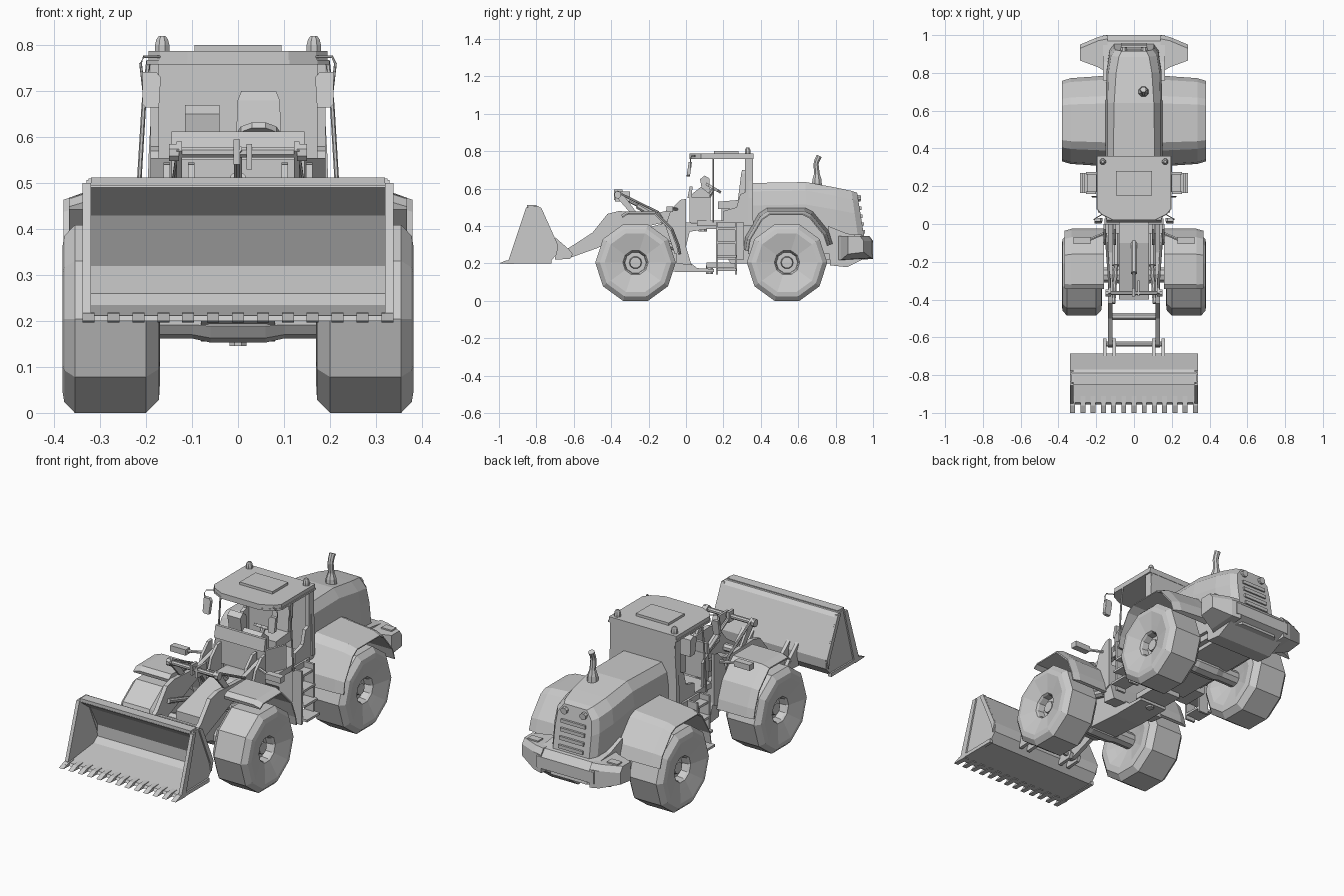
import bpy, bmesh, math
from mathutils import Vector


def loft(name, rings):
    """Skin equal-length closed rings of points and cap both ends."""
    bm = bmesh.new()
    vs = [[bm.verts.new(p) for p in r] for r in rings]
    n = len(vs[0])
    for a, b in zip(vs, vs[1:]):
        for i in range(n):
            j = (i + 1) % n
            bm.faces.new((a[i], a[j], b[j], b[i]))
    bm.faces.new(vs[0])
    bm.faces.new(vs[-1])
    bmesh.ops.recalc_face_normals(bm, faces=bm.faces)
    me = bpy.data.meshes.new(name)
    bm.to_mesh(me)
    bm.free()
    ob = bpy.data.objects.new(name, me)
    bpy.context.collection.objects.link(ob)
    return ob


def plate(name, yz, x0, x1):
    return loft(name, [[(x, y, z) for y, z in yz] for x in (x0, x1)])


def slab(name, xy, z0, z1):
    return loft(name, [[(x, y, z) for x, y in xy] for z in (z0, z1)])


def box(name, x0, x1, y0, y1, z0, z1):
    return slab(name, [(x0, y0), (x1, y0), (x1, y1), (x0, y1)], z0, z1)


def tube(name, pts, radii, n=8):
    """Round bar along a path, one radius per point (or one for all)."""
    pts = [Vector(p) for p in pts]
    if not isinstance(radii, (list, tuple)):
        radii = [radii] * len(pts)
    rings = []
    for i, p in enumerate(pts):
        d = (pts[min(i + 1, len(pts) - 1)] - pts[max(i - 1, 0)]).normalized()
        u = d.cross(Vector((1, 0, 0) if abs(d.x) < 0.8 else (0, 0, 1))).normalized()
        v = d.cross(u)
        rings.append([p + radii[i] * (u * math.cos(2 * math.pi * (k + .5) / n)
                      + v * math.sin(2 * math.pi * (k + .5) / n)) for k in range(n)])
    return loft(name, rings)


def fender(name, yz, c, f, stations):
    """Curved guard round c: outer outline scaled per (x, scale) station, inner one scaled by f."""
    def ring(x, k):
        about = lambda y, z, m: (x, c[0] + (y - c[0]) * m, c[1] + (z - c[1]) * m)
        return [about(y, z, k) for y, z in yz] + [about(y, z, f) for y, z in reversed(yz)]
    return loft(name, [ring(x, k) for x, k in stations])


# wheels: ten-sided lathe profile (x, radius)
WHEEL = [(.20, .04), (.185, .10), (.17, .15), (.172, .185), (.20, .215), (.355, .215),
         (.378, .19), (.382, .165), (.366, .10), (.358, .068), (.348, .062), (.315, .057),
         (.315, .034), (.335, .03), (.335, .012)]
for s, side in ((1, "right"), (-1, "left")):
    for y, end in ((-.27, "front"), (.54, "rear")):
        loft(f"{end}_wheel_{side}", [[(s * x, y + r * math.cos(k * math.pi / 5),
             .2045 + r * math.sin(k * math.pi / 5)) for k in range(10)] for x, r in WHEEL])

# axles
for y, end in ((-.27, "front"), (.54, "rear")):
    tube(f"{end}_axle", [(x, y, .205) for x in (-.22, -.1, -.06, .06, .1, .22)],
         [.043, .043, .052, .052, .043, .043], 10)

# bucket shell, teeth
BACK = [(-.73, .205), (-.69, .25), (-.685, .30), (-.77, .49), (-.79, .507)]
plate("bucket_shell", [(-.955, .20)] + BACK + [(-.84, .51), (-.845, .49), (-.765, .43),
      (-.705, .32), (-.705, .26), (-.735, .235), (-.945, .212)], -.325, .325)
box("bucket_top_lip", -.32, .32, -.85, -.80, .495, .512)
for i in range(13):
    x = -.325 + i * .65 / 12
    plate("bucket_tooth", [(-1, .20), (-.92, .197), (-.91, .218), (-.96, .216)], x - .013, x + .013)

# hood of the engine, leaning back at its tail
def section(y, wb, wt, zt, lean):
    half = [(wb, .22), (wb, zt - .12), (wb * .93, zt - .045), (wt, zt)]
    pts = half + [(-x, z) for x, z in reversed(half)]
    return [(x, y + lean * (zt - z), z) for x, z in pts]
loft("engine_hood", [section(.34, .15, .11, .63, 0), section(.64, .15, .105, .635, 0),
     section(.80, .145, .095, .606, .06), section(.885, .13, .08, .588, .14),
     section(.915, .105, .065, .578, .16)])
for i in range(4):
    z = .36 + i * .042
    y = .915 + .16 * (.578 - z)
    box("grille_slat", -.07, .07, y - .01, y + .008, z, z + .018)
for x in (-.055, .055):
    tube("rear_work_lamp", [(x, .90, .55), (x, .935, .548)], .018)

# exhaust
tube("exhaust_pipe", [(.05, .70, .61), (.05, .70, .65), (.05, .70, .68), (.05, .695, .73),
     (.05, .70, .75), (.05, .712, .775)], [.03, .026, .016, .015, .015, .016])

# rear frame and counterweight
plate("rear_frame", [(.17, .30), (.24, .20), (.80, .20), (.80, .42), (.17, .42)], -.12, .12)
plate("counterweight", [(.76, .40), (.77, .19), (.86, .18), (.97, .235), (1, .25), (1, .31),
      (.97, .345), (.86, .36)], -.165, .165)

# front frame with lower and upper hinge tongues
plate("front_frame", [(-.40, .22), (-.40, .34), (-.10, .42), (0, .42), (.12, .41), (.12, .385),
      (.02, .37), (.0, .29), (.015, .21), (.06, .175), (.15, .17), (.15, .155), (-.05, .155),
      (-.25, .17)], -.08, .08)
tube("lower_hinge_pin", [(0, .125, .145), (0, .125, .19)], .02)
tube("upper_hinge_pin", [(0, .09, .37), (0, .09, .42)], .025)
box("lower_hinge_ear", -.08, .08, .11, .26, .175, .205)
box("upper_hinge_ear", -.08, .08, .07, .22, .385, .40)
plate("front_frame_wide", [(-.05, .20), (-.05, .40), (0, .40), (0, .29), (.03, .19)], -.155, .155)

# cab
XC = [(-.195, .36), (-.195, .08), (-.17, .05), (-.11, .02), (.11, .02), (.17, .05),
      (.195, .08), (.195, .36)]
slab("cab_roof", XC, .765, .787)
slab("roof_gutter", [(x * 1.02, y) for x, y in XC], .758, .768)
box("roof_hatch", -.095, .095, .15, .28, .785, .80)
box("cab_floor", -.19, .19, .06, .36, .40, .43)
box("cab_base", -.17, .17, .17, .36, .30, .41)
loft("cab_rear_wall", [[(-w, .335, z), (w, .335, z), (w, .358, z), (-w, .358, z)]
     for w, z in ((.197, .42), (.195, .55), (.183, .765))])
# curved front panel and console
FR = [(-.19, .13), (-.145, .02), (.145, .02), (.19, .13), (.178, .13), (.135, .032),
      (-.135, .032), (-.178, .13)]
slab("cab_front_panel", FR, .42, .555)
plate("front_shield", [(.008, .55), (.02, .612), (.035, .612), (.03, .55)], -.145, .145)
plate("console", [(.03, .43), (.03, .57), (.08, .61), (.13, .57), (.12, .43)], -.02, .09)
plate("side_monitor", [(.09, .57), (.075, .65), (.10, .67), (.125, .655), (.13, .57)], -.115, -.04)
tube("steering_column", [(.045, .09, .50), (.045, .145, .60)], .012)
tube("steering_wheel", [(.045, .143, .597), (.045, .15, .609)], .048, 10)
# seat
plate("seat_cushion", [(.17, .49), (.17, .53), (.29, .54), (.29, .49)], -.01, .10)
box("seat_base", .01, .08, .19, .28, .42, .50)
loft("seat_back", [[(.045 - w, y, z), (.045 + w, y, z), (.045 + w, y + .03, z), (.045 - w, y + .03, z)]
     for w, y, z in ((.052, .275, .52), (.046, .295, .68), (.038, .30, .70))])

# linkage across the middle
tube("linkage_crossbar", [(-.145, -.365, .567), (.145, -.365, .567)], .012)
tube("boom_cross_tube", [(-.12, -.49, .325), (.12, -.49, .325)], .02)
tube("bucket_pin", [(-.165, -.635, .255), (.165, -.635, .255)], .014)
tube("tilt_cylinder_rod", [(0, -.38, .575), (0, -.24, .50)], .009)
tube("tilt_cylinder", [(0, -.26, .51), (0, -.14, .44), (0, -.04, .36)], .018)
box("tilt_clevis", .018, .03, -.38, -.30, .53, .585)
box("tilt_clevis", -.01, .004, -.385, -.34, .54, .595)

# everything that comes in left and right pairs
for s in (1, -1):
    P = lambda name, yz, a, b: plate(name, yz, s * a, s * b)
    B = lambda name, a, b, *r: box(name, min(s * a, s * b), max(s * a, s * b), *r)
    T = lambda name, pts, r, n=8: tube(name, [(s * x, y, z) for x, y, z in pts], r, n)
    # bucket sides, edge frames and hinge brackets
    P("bucket_side", [(-.95, .205)] + BACK + [(-.84, .507), (-.86, .47)], .322, .33)
    P("bucket_side_edge", [(-.955, .20), (-.915, .20), (-.83, .50), (-.855, .50)], .32, .338)
    P("bucket_back_edge", [(-.70, .25), (-.685, .30), (-.775, .50), (-.80, .50), (-.71, .295)], .32, .338)
    P("bucket_side_foot", [(-1, .20), (-.72, .20), (-.72, .22), (-.96, .217)], .32, .338)
    for x in (.095, .145):
        P("bucket_bracket", [(-.70, .22), (-.62, .225), (-.605, .25), (-.625, .275), (-.70, .34)], x, x + .018)
    # lift arms, levers and cylinders
    P("boom_arm", [(0, .51), (-.15, .47), (-.36, .48), (-.42, .465), (-.50, .365), (-.60, .30),
      (-.64, .275), (-.655, .235), (-.62, .23), (-.48, .28), (-.36, .33), (-.2, .40), (0, .45)], .115, .137)
    P("tilt_lever", [(-.385, .57), (-.365, .59), (-.34, .575), (-.255, .46), (-.28, .45)], .122, .134)
    T("crossbar_collar", [(.128, -.365, .567), (.15, -.365, .567)], .02)
    T("guide_link", [(.128, -.345, .57), (.142, -.15, .475), (.15, -.03, .28)], .007)
    T("lift_cylinder", [(.095, -.02, .28), (.095, -.22, .335)], .022)
    T("lift_cylinder_rod", [(.095, -.22, .335), (.11, -.42, .39)], .012)
    # arm towers
    for x in (.095, .148):
        P("arm_tower", [(-.11, .40), (-.08, .49), (-.03, .54), (0, .545), (0, .28), (-.06, .25)], x, x + .014)
    # fenders with a bevelled outer edge
    fender("front_fender", [(-.345, .46), (-.32, .478), (-.16, .48), (-.07, .39), (-.035, .30),
           (-.025, .25)], (-.27, .2045), .93, [(s * .16, 1), (s * .33, 1), (s * .368, .955)])
    fender("rear_fender", [(.318, .27), (.328, .335), (.397, .452), (.438, .48), (.633, .48),
           (.67, .462), (.752, .362), (.772, .30)], (.54, .2045), .92,
           [(s * .12, 1.07), (s * .20, 1.04), (s * .335, 1), (s * .38, .94)])
    # inner wall between rear fender and hood
    P("rear_fender_wall", [(.33, .25), (.34, .36), (.42, .48), (.65, .48), (.75, .38), (.78, .25)], .12, .165)
    # front lamps on brackets
    B("front_lamp", .23, .32, -.105, -.07, .475, .505)
    T("front_lamp_bracket", [(.16, -.05, .49), (.24, -.085, .49)], .008, 6)
    # cab sides, posts, mirrors, beacons
    P("cab_side", [(.20, .42), (.20, .48), (.27, .50), (.29, .57), (.315, .58), (.315, .765),
      (.357, .765), (.357, .42)], .172, .19)
    T("cab_front_post", [(.195, .145, .765), (.205, .145, .67), (.22, .145, .42)], .005, 6)
    T("mirror_arm", [(.17, .05, .775), (.205, .03, .775), (.212, .025, .76), (.205, .025, .70)], .003, 6)
    loft("mirror", [[(s * x, y + (z - .7) * .15, z) for x, z in ((.168, .73), (.178, .742), (.208, .742),
         (.208, .672), (.20, .664), (.172, .664))] for y in (.008, .026)])
    T("beacon", [(.165, .33, .78), (.165, .33, .80), (.165, .33, .812), (.165, .33, .82)],
      [.017, .017, .014, .008])
    # ladder
    for y in (.16, .262):
        P("ladder_rail", [(y, .14), (y, .42), (y + .012, .42), (y + .012, .14)], .20, .255)
    for i in range(4):
        z = .16 + i * .073
        B("ladder_step", .20, .285 - .012 * i, .165, .27, z, z + .012)
    B("ladder_backing", .12, .20, .17, .31, .22, .42)
    # counterweight wing with tail lamp
    loft("counterweight_wing", [[(s * x, y0, z0), (s * x, y1, z0 + .01), (s * x, y1, .32),
         (s * x, y1 - .02, .348), (s * x, y0, .348)]
         for x, y0, y1, z0 in ((.14, .80, 1, .215), (.19, .83, .99, .22), (.285, .865, .95, .25))])
    B("tail_lamp", .20, .26, .90, .94, .34, .355)
